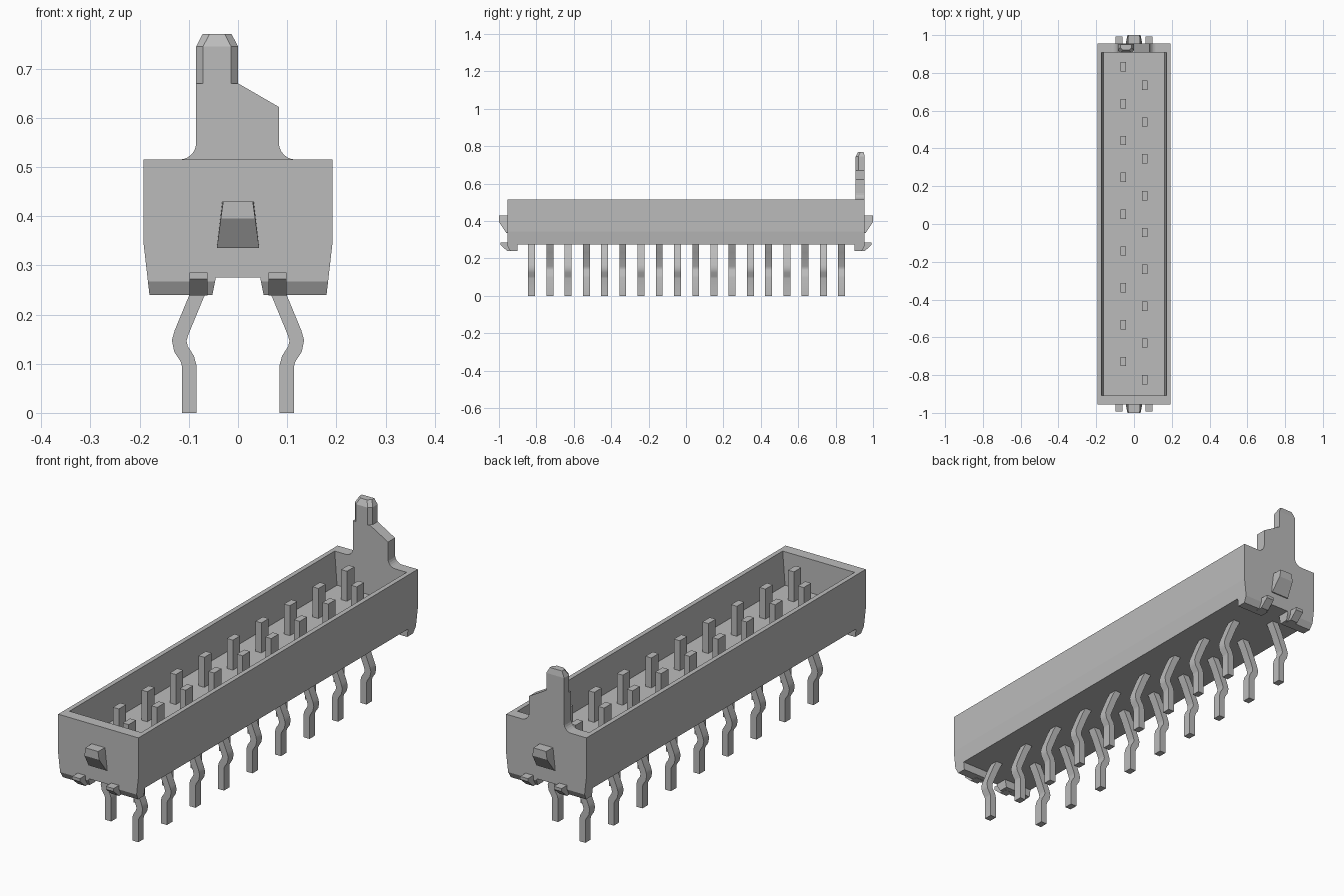
import bpy, bmesh, math
from mathutils import Vector

cube = bpy.data.objects.get("Cube")
if cube:
    bpy.data.objects.remove(cube, do_unlink=True)

# One plain grey for everything
grey = bpy.data.materials.new("plain grey")
grey.use_nodes = True
GREY = (0.5, 0.5, 0.5, 1.0)
grey.diffuse_color = GREY
grey.node_tree.nodes["Principled BSDF"].inputs["Base Color"].default_value = GREY


def finish(name, bm):
    """Turn a bmesh into a named object with clean outward normals."""
    bmesh.ops.recalc_face_normals(bm, faces=bm.faces[:])
    mesh = bpy.data.meshes.new(name)
    bm.to_mesh(mesh)
    bm.free()
    mesh.materials.append(grey)
    obj = bpy.data.objects.new(name, mesh)
    bpy.context.collection.objects.link(obj)
    return obj


def hull(name, points):
    """Convex solid around a set of points."""
    bm = bmesh.new()
    for p in points:
        bm.verts.new(p)
    bmesh.ops.convex_hull(bm, input=bm.verts[:])
    bmesh.ops.dissolve_limit(bm, angle_limit=0.01, verts=bm.verts[:], edges=bm.edges[:])
    return finish(name, bm)


def prism(name, outline, y0, y1):
    """Extrude an (x, z) outline from y0 to y1."""
    bm = bmesh.new()
    face = bm.faces.new([bm.verts.new((x, y0, z)) for x, z in outline])
    out = bmesh.ops.extrude_face_region(bm, geom=[face])
    verts = [g for g in out["geom"] if isinstance(g, bmesh.types.BMVert)]
    bmesh.ops.translate(bm, verts=verts, vec=(0, y1 - y0, 0))
    return finish(name, bm)


def loft(name, rings):
    """Join stacked rings of equal length and cap both ends."""
    bm = bmesh.new()
    loops = [[bm.verts.new(p) for p in ring] for ring in rings]
    n = len(loops[0])
    for a, b in zip(loops, loops[1:]):
        for i in range(n):
            j = (i + 1) % n
            bm.faces.new((a[i], a[j], b[j], b[i]))
    bm.faces.new(loops[0])
    bm.faces.new(loops[-1])
    return finish(name, bm)


def ribbon(path, half):
    """Outline of a strip of constant thickness along an (x, z) path."""
    pts = [Vector(p) for p in path]
    left, right = [], []
    for i, p in enumerate(pts):
        d0 = (p - pts[max(i - 1, 0)]).normalized()
        d1 = (pts[min(i + 1, len(pts) - 1)] - p).normalized()
        d = (d0 + d1).normalized()
        side = Vector((-d.y, d.x))
        ref = d1 if d1.length else d0
        k = half / max(d.dot(ref), 0.5)
        left.append(p + side * k)
        right.append(p - side * k)
    return [tuple(p) for p in left + right[::-1]]


def rect(x, y, z):
    return [(-x, -y, z), (x, -y, z), (x, y, z), (-x, y, z)]


# Open trough with tapered lower sides
loft("housing", [rect(0.184, 0.955, 0.275), rect(0.192, 0.955, 0.345),
                 rect(0.192, 0.955, 0.515), rect(0.172, 0.907, 0.515),
                 rect(0.161, 0.907, 0.37)])

# Parts repeated at both ends
for e, end in ((-1, "front"), (1, "back")):
    # Latch wedge: flat nose with a sloping underside
    wedge = []
    for s in (-1, 1):
        wedge += [(s * 0.032, e * 0.95, 0.43), (s * 0.043, e * 0.95, 0.335),
                  (s * 0.030, e * 1.0, 0.43), (s * 0.035, e * 1.0, 0.395),
                  (s * 0.043, e * 0.96, 0.335)]
    hull(end + "_latch_wedge", wedge)
    for s, side in ((-1, "right"), (1, "left")):
        # Foot below the end wall, chamfered on its outer lower edge
        foot = []
        for y, z in ((0.955, 0.28), (0.955, 0.267), (0.94, 0.24),
                     (0.90, 0.24), (0.90, 0.28)):
            outer = 0.192 - 0.012 * (0.345 - z) / 0.105
            inner = 0.052 - 0.008 * (z - 0.24) / 0.04
            foot += [(s * inner, e * y, z), (s * outer, e * y, z)]
        hull(f"{end}_{side}_foot", foot)
        # Small hooked clip on the foot
        hull(f"{end}_{side}_clip",
             [(s * x, e * y, z) for x in (0.062, 0.099)
              for y, z in ((0.92, 0.239), (0.955, 0.239), (0.992, 0.272),
                           (0.992, 0.285), (0.92, 0.285))])


# Keying tab on the back wall with filleted roots
def fillet(cx, a0, a1, r=0.034, cz=0.549, n=6):
    return [(cx + r * math.cos(math.radians(a0 + (a1 - a0) * i / n)),
             cz + r * math.sin(math.radians(a0 + (a1 - a0) * i / n)))
            for i in range(n + 1)]


tab = (fillet(-0.119, 270, 360) + [(-0.085, 0.67), (0.0, 0.67), (0.083, 0.622)]
       + fillet(0.117, 180, 270))
prism("key_tab", tab, 0.907, 0.955)


# Tab head with chamfered front corners and a chamfered tip
def head_ring(z, i):
    x0, x1, y0, y1, c = -0.085 + i, -i, 0.907 + i, 0.955 - i * 0.4, 0.014
    return [(x0 + c, y0, z), (x1 - c, y0, z), (x1, y0 + c, z), (x1, y1, z),
            (x0, y1, z), (x0, y0 + c, z)]


loft("key_tab_head", [head_ring(0.67, 0), head_ring(0.745, 0), head_ring(0.77, 0.013)])

# Two staggered rows of nine contacts with kinked legs
leg_path = [(0.0575, 0.30), (0.064, 0.277), (0.084, 0.238), (0.115, 0.163),
            (0.1195, 0.147), (0.116, 0.13), (0.103, 0.110), (0.099, 0.095), (0.099, 0.0)]
leg_outline = ribbon(leg_path, 0.0145)
for s, side, first in ((-1, "right", 0.832), (1, "left", 0.735)):
    for i in range(9):
        y = first - 0.195 * i
        hull(f"{side}_pin_{i + 1}",
             [(s * 0.0575 + dx, y + dy, z) for dx in (-0.014, 0.014)
              for dy in (-0.025, 0.025) for z in (0.36, 0.50)])
        leg = prism(f"{side}_leg_{i + 1}", [(s * x, z) for x, z in leg_outline],
                    y - 0.0185, y + 0.0185)
        bpy.ops.object.select_all(action="DESELECT")
        leg.select_set(True)
        bpy.context.view_layer.objects.active = leg
        bpy.ops.object.shade_smooth_by_angle(angle=math.radians(32))
